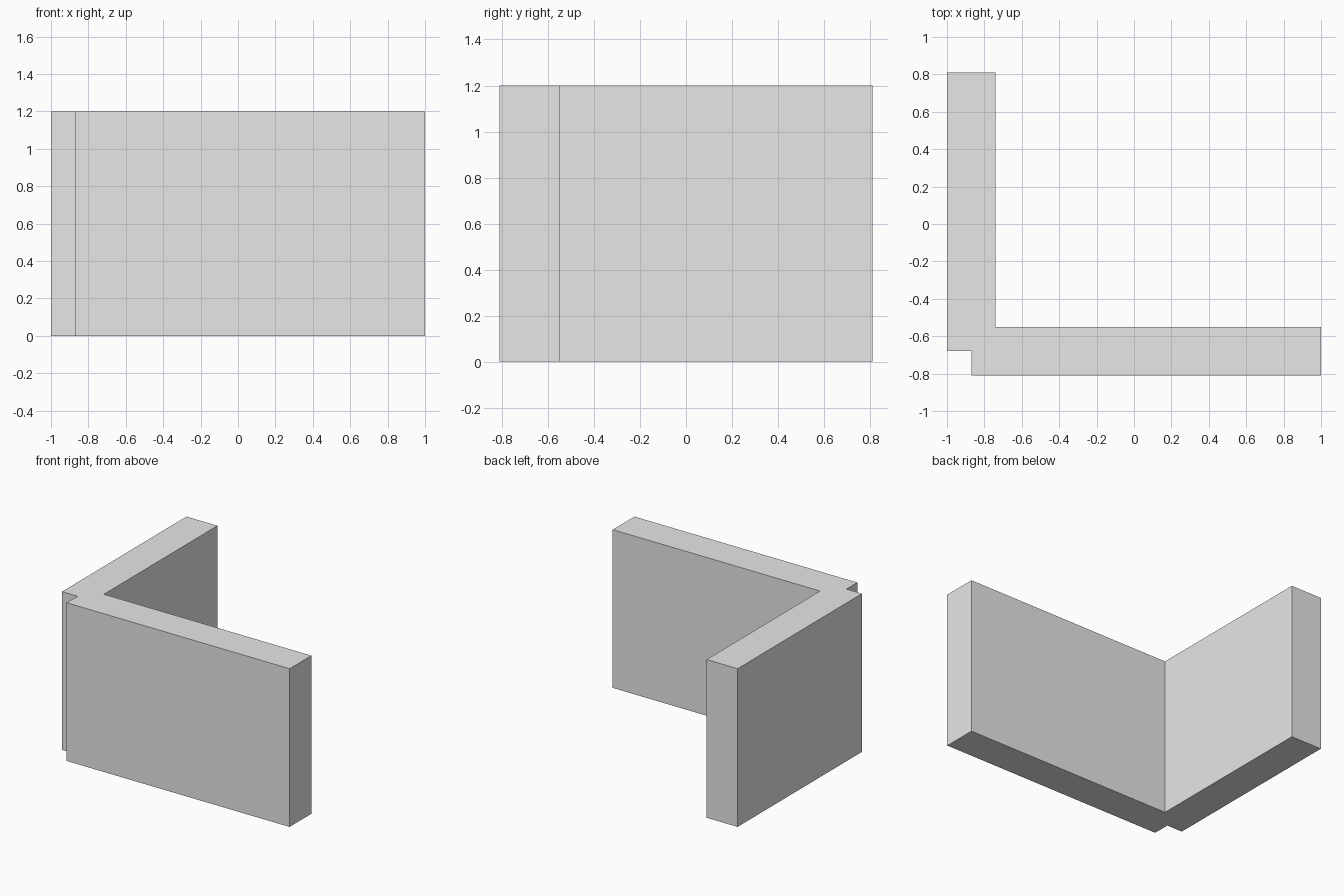
import bpy
import bmesh

cube = bpy.data.objects.get("Cube")
if cube:
    bpy.data.objects.remove(cube, do_unlink=True)

HEIGHT = 1.2

# Single plain grey material
grey = bpy.data.materials.new("light grey")
grey.use_nodes = True
colour = (0.8, 0.8, 0.8, 1.0)
grey.diffuse_color = colour
grey.node_tree.nodes["Principled BSDF"].inputs["Base Color"].default_value = colour

# Floor outline of the two walls, with a notch at the outer corner
outline = [(-0.87, -0.81), (1, -0.81), (1, -0.55), (-0.74, -0.55),
           (-0.74, 0.81), (-1, 0.81), (-1, -0.68), (-0.87, -0.68)]

# Corner wall: raise the outline to full height
bm = bmesh.new()
base = bm.faces.new([bm.verts.new((x, y, 0)) for x, y in outline])
raised = bmesh.ops.extrude_face_region(bm, geom=[base], use_keep_orig=True)
top_verts = [g for g in raised["geom"] if isinstance(g, bmesh.types.BMVert)]
bmesh.ops.translate(bm, verts=top_verts, vec=(0, 0, HEIGHT))
bmesh.ops.recalc_face_normals(bm, faces=bm.faces)

mesh = bpy.data.meshes.new("corner_wall")
bm.to_mesh(mesh)
bm.free()
mesh.materials.append(grey)
wall = bpy.data.objects.new("corner_wall", mesh)
bpy.context.collection.objects.link(wall)
